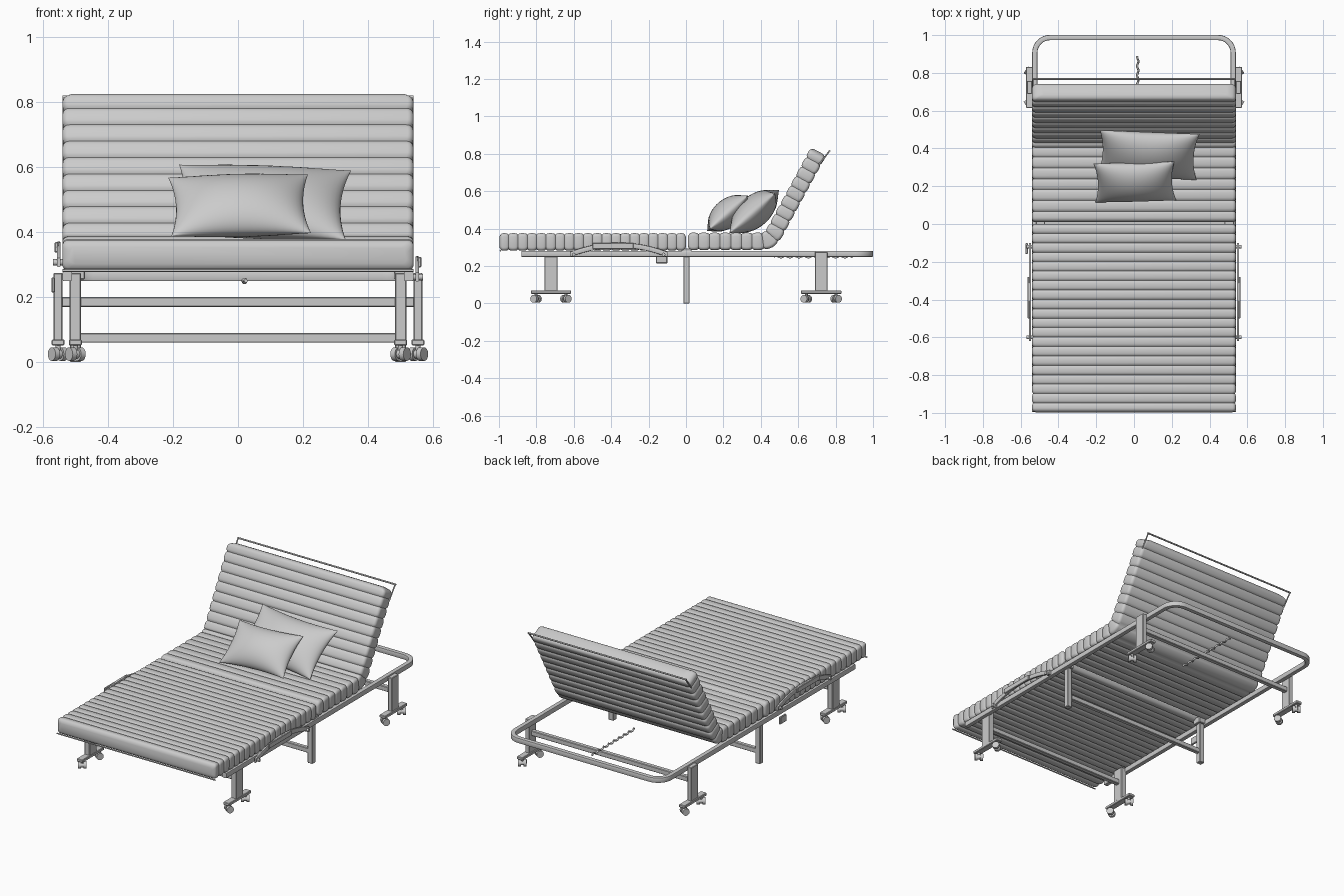
import bpy, bmesh, math
from mathutils import Vector, Matrix

cube = bpy.data.objects.get("Cube")
if cube:
    bpy.data.objects.remove(cube, do_unlink=True)

grey = bpy.data.materials.new("light_grey")
grey.use_nodes = True
colour = (0.6, 0.6, 0.6, 1)
grey.diffuse_color = colour
grey.node_tree.nodes["Principled BSDF"].inputs["Base Color"].default_value = colour


def finish(bm, name, angle=40):
    bmesh.ops.recalc_face_normals(bm, faces=bm.faces)
    mesh = bpy.data.meshes.new(name)
    bm.to_mesh(mesh)
    bm.free()
    mesh.materials.append(grey)
    ob = bpy.data.objects.new(name, mesh)
    bpy.context.collection.objects.link(ob)
    bpy.ops.object.select_all(action='DESELECT')
    ob.select_set(True)
    bpy.context.view_layer.objects.active = ob
    bpy.ops.object.shade_smooth_by_angle(angle=math.radians(angle))
    return ob


def box(name, x, y, z, bevel=0.003):
    """Box from three (low, high) ranges."""
    bm = bmesh.new()
    size = [b - a for a, b in (x, y, z)]
    mid = Vector([(a + b) / 2 for a, b in (x, y, z)])
    bmesh.ops.create_cube(bm, size=1, matrix=Matrix.Translation(mid) @ Matrix.Diagonal((*size, 1)))
    bmesh.ops.bevel(bm, geom=bm.edges[:], offset=bevel, segments=1, affect='EDGES')
    return finish(bm, name, 30)


def sweep(name, rings, angle=40):
    """Skin over a list of equal point rings, capped at both ends."""
    bm = bmesh.new()
    loops = [[bm.verts.new(p) for p in ring] for ring in rings]
    n = len(loops[0])
    for a, b in zip(loops, loops[1:]):
        for i in range(n):
            bm.faces.new((a[i], a[(i + 1) % n], b[(i + 1) % n], b[i]))
    bm.faces.new(loops[0])
    bm.faces.new(loops[-1])
    return finish(bm, name, angle)


def rod(name, a, b, radius, sides=10):
    a, b = Vector(a), Vector(b)
    turn = (b - a).to_track_quat('Z', 'Y').to_matrix().to_4x4()
    bm = bmesh.new()
    bmesh.ops.create_cone(bm, cap_ends=True, segments=sides, radius1=radius, radius2=radius,
                          depth=(b - a).length, matrix=Matrix.Translation((a + b) / 2) @ turn)
    return finish(bm, name)


def rounded_rect(w, h, r, steps=4):
    pts = []
    for k, (sx, sy) in enumerate([(1, 1), (-1, 1), (-1, -1), (1, -1)]):
        for i in range(steps + 1):
            t = math.pi / 2 * (k + i / steps)
            pts.append((sx * (w - r) + r * math.cos(t), sy * (h - r) + r * math.sin(t)))
    return pts


def mattress(name, place, length, tufts, round_end):
    """Tufted pad swept along place(s) -> (y, z, slope)."""
    sub, rings = 8, []
    for k in range(tufts * sub + 1):
        s = k / (tufts * sub) * length
        f = (k % sub) / sub
        groove = 0.008 * (1 - math.sin(math.pi * f) ** 0.4)
        near_end = min(s, length - s)
        soft = 0.012 * max(0, 1 - near_end / 0.02) ** 2
        # rounded outline at the far end
        gap = max(0, round_end - (length - s))
        corner = round_end - math.sqrt(max(0, round_end ** 2 - gap ** 2))
        y, z, a = place(s)
        ring = rounded_rect(0.54 - groove * 0.7 - soft * 0.4 - corner, 0.047 - groove - soft, 0.018)
        rings.append([(x, y - h * math.sin(a), z + h * math.cos(a)) for x, h in ring])
    return sweep(name, rings, 50)


# Mattress: flat foot section and a folded head section
FLAT, BEND, SLOPE = 0.39, 0.08, math.radians(61.5)
ARC = BEND * SLOPE
HEAD = 0.945


def foot_path(s):
    return -s, 0.329, math.pi


def head_path(s):
    if s < FLAT:
        return 0.01 + s, 0.332, 0
    a = min((s - FLAT) / BEND, SLOPE)
    run = max(0, s - FLAT - ARC)
    return (0.01 + FLAT + BEND * math.sin(a) + run * math.cos(a),
            0.332 + BEND * (1 - math.cos(a)) + run * math.sin(a), a)


mattress("foot_mattress", foot_path, 0.998, 20, 0.012)
mattress("head_mattress", head_path, HEAD + 0.03, 17, 0.035)

# Retaining rods at both mattress ends
rod("foot_rod", (-0.54, -0.992, 0.282), (0.54, -0.992, 0.282), 0.004)
rod("head_rod", (-0.54, 0.767, 0.815), (0.54, 0.767, 0.815), 0.005)
for side in (-1, 1):
    rod("head_rod_strut", (side * 0.535, 0.767, 0.815), (side * 0.535, 0.71, 0.74), 0.004)

# Frame: one tube bent round the head end, open at the foot
path = [(-0.52, -0.88)]
R, CX, CY = 0.08, 0.445, 0.907
for start in (180, 90):
    cx = -CX if start == 180 else CX
    for i in range(9):
        t = math.radians(start - 90 * i / 8)
        path.append((cx + R * math.cos(t), CY + R * math.sin(t)))
path.append((0.525, -0.88))
path[0] = (-0.525, -0.88)
rings = []
for i, p in enumerate(path):
    before, after = path[max(i - 1, 0)], path[min(i + 1, len(path) - 1)]
    d = Vector((after[0] - before[0], after[1] - before[1])).normalized()
    rings.append([(p[0] - d.y * u, p[1] + d.x * u, 0.265 + v)
                  for u, v in rounded_rect(0.014, 0.016, 0.005, 2)])
sweep("frame_rail", rings)


def caster(x, y, swivel):
    """Twin-wheel caster under a foot plate."""
    axle = Vector((math.cos(swivel), math.sin(swivel), 0))
    mid = Vector((x, y, 0.025))
    for s in (-1, 1):
        rod("caster_wheel", mid + axle * s * 0.007, mid + axle * s * 0.024, 0.021, 16)
    rod("caster_hub", mid - axle * 0.009, mid + axle * 0.009, 0.014, 12)
    rod("caster_stem", (x, y, 0.025), (x, y, 0.06), 0.008)


# Legs, foot plates, casters and cross bars
for label, y, lx, half in (("foot", -0.722, 0.5, 0.018), ("head", 0.723, 0.553, 0.014)):
    for side in (-1, 1):
        x = side * lx
        box(label + "_leg", (x - half, x + half), (y - 0.034, y + 0.034), (0.065, 0.275))
        box(label + "_foot_plate", (x - 0.02, x + 0.02), (y - 0.108, y + 0.108), (0.052, 0.07))
        for end in (-1, 1):
            caster(x, y + end * 0.08, 0.6 * end * side)
    box(label + "_cross_bar", (-lx, lx), (y - 0.014, y + 0.014), (0.17, 0.2))

# Fixed middle legs
for side in (-1, 1):
    x = side * 0.5
    box("middle_leg", (x - 0.017, x + 0.017), (-0.014, 0.018), (0, 0.28))
    box("hinge_block", (x - 0.02, x + 0.03), (-0.025, 0.03), (0.255, 0.295))
box("middle_cross_bar", (-0.5, 0.5), (-0.012, 0.014), (0.06, 0.09))

# Arched side arms with a handle grip
for side, base in ((1, 0.262), (-1, 0.307)):
    rings = []
    for i in range(25):
        t = i / 24 * 2 - 1
        y, z = -0.36 + 0.26 * t, base + 0.05 * (1 - t * t)
        rings.append([(side * 0.551 + u, y, z + v) for u, v in rounded_rect(0.006, 0.014, 0.004, 2)])
    sweep("side_arm", rings)
    for y in (-0.6, -0.12):
        rod("arm_pivot", (side * 0.515, y, base), (side * 0.568, y, base), 0.01)
    box("arm_grip", (side * 0.558 - 0.006, side * 0.558 + 0.006), (-0.5, -0.28), (base + 0.03, base + 0.062))
box("release_lever", (-0.574, -0.562), (-0.16, -0.1), (0.215, 0.26))

# Twisted adjustment cable under the head section
rings = []
for i in range(61):
    y, t = 0.47 + 0.42 * i / 60, i * 0.9
    cx, cz = 0.02 + 0.004 * math.cos(t), 0.25 + 0.004 * math.sin(t)
    rings.append([(cx + 0.006 * math.cos(a), y, cz + 0.006 * math.sin(a))
                  for a in (k * math.pi / 3 for k in range(6))])
sweep("adjustment_cable", rings, 60)


def pillow(name, loc, w, h, thick, tilt, roll):
    """Two bulging sheets joined at a pinched seam."""
    n = 24
    place = Matrix.Translation(loc) @ Matrix.Rotation(tilt, 4, 'X') @ Matrix.Rotation(roll, 4, 'Z')
    bm = bmesh.new()
    for s in (-1, 1):
        grid = []
        for i in range(n + 1):
            u = math.sin(math.pi / 2 * (i / n * 2 - 1))
            row = []
            for j in range(n + 1):
                v = math.sin(math.pi / 2 * (j / n * 2 - 1))
                x = w / 2 * u * (1 - 0.09 * (1 - v * v))
                y = h / 2 * v * (1 - 0.1 * (1 - u * u))
                z = s * thick * ((1 - u * u) * (1 - v * v)) ** 0.55
                row.append(bm.verts.new(place @ Vector((x, y, z))))
            grid.append(row)
        for i in range(n):
            for j in range(n):
                bm.faces.new((grid[i][j], grid[i + 1][j], grid[i + 1][j + 1], grid[i][j + 1]))
    bmesh.ops.remove_doubles(bm, verts=bm.verts, dist=0.0002)
    return finish(bm, name, 60)


pillow("large_pillow", (0.075, 0.365, 0.492), 0.53, 0.325, 0.085, math.radians(41), math.radians(-3))
pillow("small_pillow", (0.005, 0.222, 0.482), 0.43, 0.275, 0.075, math.radians(41), math.radians(2))
